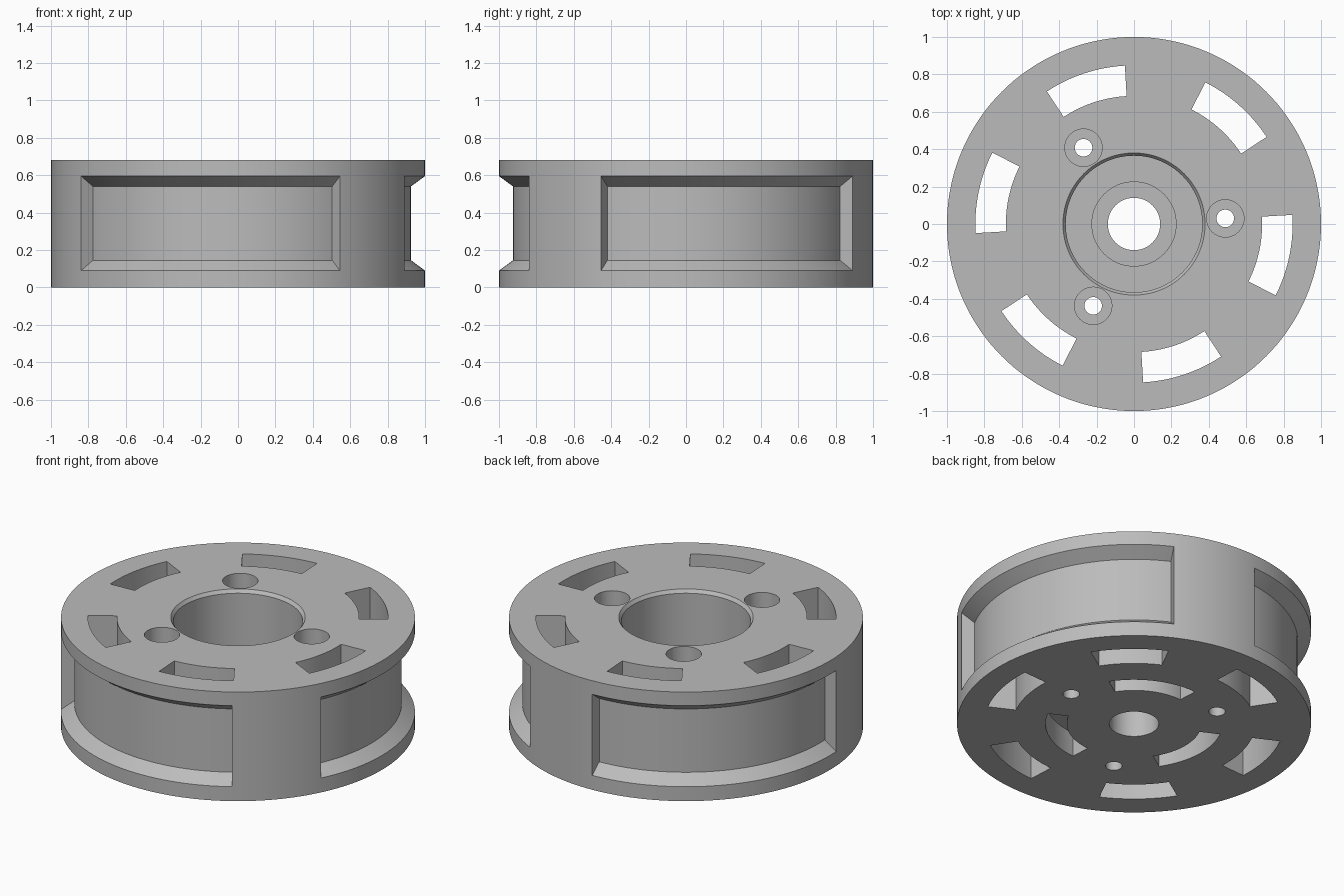
import bpy
import bmesh
from math import sin, cos, radians

cube = bpy.data.objects.get("Cube")
if cube:
    bpy.data.objects.remove(cube, do_unlink=True)

metal = bpy.data.materials.new("plain grey metal")
metal.use_nodes = True
GREY = (0.5, 0.5, 0.5, 1)
metal.diffuse_color = GREY
metal.node_tree.nodes["Principled BSDF"].inputs["Base Color"].default_value = GREY


def sweep(name, profile, start=0, span=360, steps=128, centre=(0, 0)):
    """Sweep a closed (radius, height) profile around a vertical axis."""
    bm = bmesh.new()
    full = span == 360
    rings = []
    for i in range(steps if full else steps + 1):
        a = radians(start + span * i / steps)
        rings.append([bm.verts.new((centre[0] + r * cos(a), centre[1] + r * sin(a), z))
                      for r, z in profile])
    n = len(profile)
    for i in range(steps):
        a, b = rings[i], rings[(i + 1) % len(rings)]
        for j in range(n):
            k = (j + 1) % n
            bm.faces.new((a[j], b[j], b[k], a[k]))
    if not full:
        bm.faces.new(rings[0])
        bm.faces.new(rings[-1])
    # Close up any profile points lying on the axis
    bmesh.ops.remove_doubles(bm, verts=bm.verts, dist=1e-5)
    bmesh.ops.dissolve_degenerate(bm, edges=bm.edges, dist=1e-5)
    bmesh.ops.recalc_face_normals(bm, faces=bm.faces)
    mesh = bpy.data.meshes.new(name)
    bm.to_mesh(mesh)
    bm.free()
    mesh.materials.append(metal)
    obj = bpy.data.objects.new(name, mesh)
    bpy.context.collection.objects.link(obj)
    return obj


def box(r0, r1, z0, z1):
    return [(r0, z0), (r1, z0), (r1, z1), (r0, z1)]


HEIGHT = 0.68
BOLT_ANGLE = 3.5

# Disc with a chamfered centre bore stepping down to a through hole
wheel = sweep("wheel_body", [
    (0.14, 0), (1, 0), (1, HEIGHT), (0.38, HEIGHT), (0.365, HEIGHT - 0.02),
    (0.365, 0.25), (0.225, 0.25), (0.225, 0.18), (0.14, 0.18)], steps=144)

cutters = []

# Six through slots near the rim
for i in range(6):
    cutters.append(sweep("rim_slot_cutter", box(0.685, 0.848, -0.1, HEIGHT + 0.1),
                         -26.7 + 60 * i, 30, 16))

for i in range(3):
    turn = 120 * i
    # Wide side pocket with sloping top and bottom
    cutters.append(sweep("side_pocket_cutter", [
        (0.925, 0.145), (1.05, 0.053), (1.05, 0.632), (0.925, 0.54)],
        -27 + turn, 90, 48))
    # Shallow curved slot under the disc
    cutters.append(sweep("underside_slot_cutter", box(0.38, 0.5, -0.1, 0.15),
                         BOLT_ANGLE + 30 + turn, 60, 24))
    # Counterbored bolt hole
    a = radians(BOLT_ANGLE + turn)
    cutters.append(sweep("bolt_hole_cutter", [
        (0, -0.1), (0.047, -0.1), (0.047, 0.25), (0.1, 0.25),
        (0.1, HEIGHT + 0.1), (0, HEIGHT + 0.1)],
        steps=40, centre=(0.489 * cos(a), 0.489 * sin(a))))

# Cut everything out of the disc
for cutter in cutters:
    cut = wheel.modifiers.new(cutter.name, 'BOOLEAN')
    cut.operation = 'DIFFERENCE'
    cut.solver = 'EXACT'
    cut.object = cutter
graph = bpy.context.evaluated_depsgraph_get()
result = bpy.data.meshes.new_from_object(wheel.evaluated_get(graph))
wheel.modifiers.clear()
wheel.data = result
for cutter in cutters:
    bpy.data.objects.remove(cutter, do_unlink=True)

# Smooth round walls, crisp edges
for obj in bpy.context.selected_objects:
    obj.select_set(False)
wheel.select_set(True)
bpy.context.view_layer.objects.active = wheel
bpy.ops.object.shade_smooth_by_angle(angle=radians(25))
